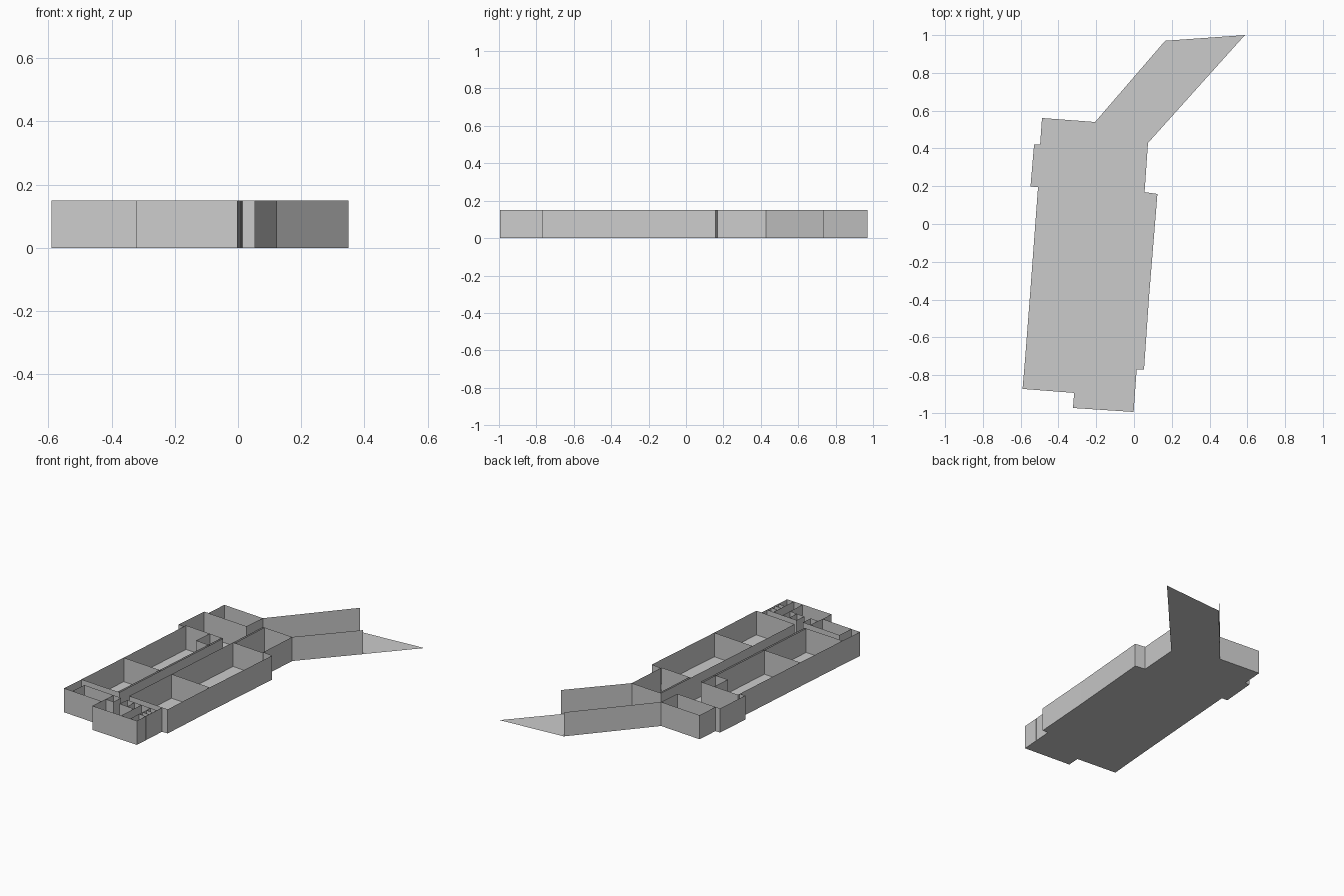
import bpy, bmesh

if "Cube" in bpy.data.objects:
    bpy.data.objects.remove(bpy.data.objects["Cube"])

H = 0.15  # wall height


def make_object(name, bm):
    mesh = bpy.data.meshes.new(name)
    bm.to_mesh(mesh)
    bm.free()
    obj = bpy.data.objects.new(name, mesh)
    bpy.context.collection.objects.link(obj)
    return obj


def floor(name, pts):
    bm = bmesh.new()
    face = bm.faces.new([bm.verts.new((x, y, 0)) for x, y in pts])
    bm.normal_update()
    if face.normal.z < 0:
        bmesh.ops.reverse_faces(bm, faces=[face])
    bmesh.ops.triangulate(bm, faces=bm.faces[:])
    return make_object(name, bm)


def walls(name, *paths):
    """Thin sheet walls standing along each plan path."""
    bm = bmesh.new()
    for path in paths:
        low = [bm.verts.new((x, y, 0)) for x, y in path]
        top = [bm.verts.new((x, y, H)) for x, y in path]
        for i in range(len(path) - 1):
            bm.faces.new((low[i], low[i + 1], top[i + 1], top[i]))
    return make_object(name, bm)


def lerp(a, b, t):
    return (a[0] + (b[0] - a[0]) * t, a[1] + (b[1] - a[1]) * t)


# Shared plan corners
hall_l, hall_r = (-.206, .540), (.074, .429)
hall_end_l, hall_tip = (.165, .970), (.587, 1.0)
west = [hall_l, (-.487, .561), (-.497, .421), (-.529, .421), (-.548, .198),
        (-.508, .196), (-.548, -.344), (-.577, -.720), (-.590, -.873)]
south = [(-.590, -.873), (-.317, -.894), (-.323, -.974), (-.002, -.995),
         (.014, -.769)]
east = [(.014, -.769), (.053, -.769), (.079, -.392), (.124, .159),
        (.056, .169), hall_r]

# Floors
floor("building_floor", west + south[1:] + east[1:])
floor("angled_hall_floor", [hall_l, hall_r, hall_tip, hall_end_l])

# Outer shell and angled hall
walls("outer_walls", west + south[1:] + east[1:])
walls("angled_hall_walls", [hall_l, hall_end_l], [hall_r, (.350, .735)])

# North west rooms
walls("north_west_walls", [hall_l, (-.220, .398), (-.529, .421)])

# West rooms with closet and double corridor wall
c_top, d_low = (-.235, .190), (-.302, -.738)
walls("west_room_walls",
      [(-.508, .196), (-.508, .212), c_top, d_low, (-.577, -.720)],
      [(-.548, -.344), lerp(c_top, d_low, .597)],
      [(-.247, .190), (-.314, -.737)])
walls("closet_walls", [(-.333, .198), (-.344, .079), (-.243, .071)])

# East rooms with double corridor wall
e_top, g_low = (-.138, .444), (-.228, -.746)
walls("east_room_walls",
      [hall_r, e_top, g_low, (.053, -.769)],
      [(-.128, .443), (-.145, .176)],
      [lerp(e_top, g_low, .224), (.056, .161)],
      [lerp(e_top, g_low, .684), (.079, -.392)])

# South rooms
walls("south_west_room_walls",
      [(-.529, -.878), (-.519, -.772), (-.251, -.794), (-.257, -.862),
       (-.312, -.857), (-.317, -.894)],
      [(-.306, -.789), (-.312, -.857)])
row_a, row_b = (-.206, -.796), (.012, -.815)
walls("south_east_room_walls",
      [(-.214, -.862), row_a, row_b],
      [(-.214, -.862), (-.108, -.873)],
      [lerp(row_a, row_b, .24), (-.158, -.868)],
      [lerp(row_a, row_b, .47), (-.115, -.986)])

# Row of small cubicles along the south east side
cub_l = [(-.037, -.811), (-.050, -.992)]
cub_r = [(.012, -.815), (-.002, -.995)]
walls("cubicle_walls", cub_l,
      *[[lerp(*cub_l, t), lerp(*cub_r, t)] for t in (.2, .38, .56)])
